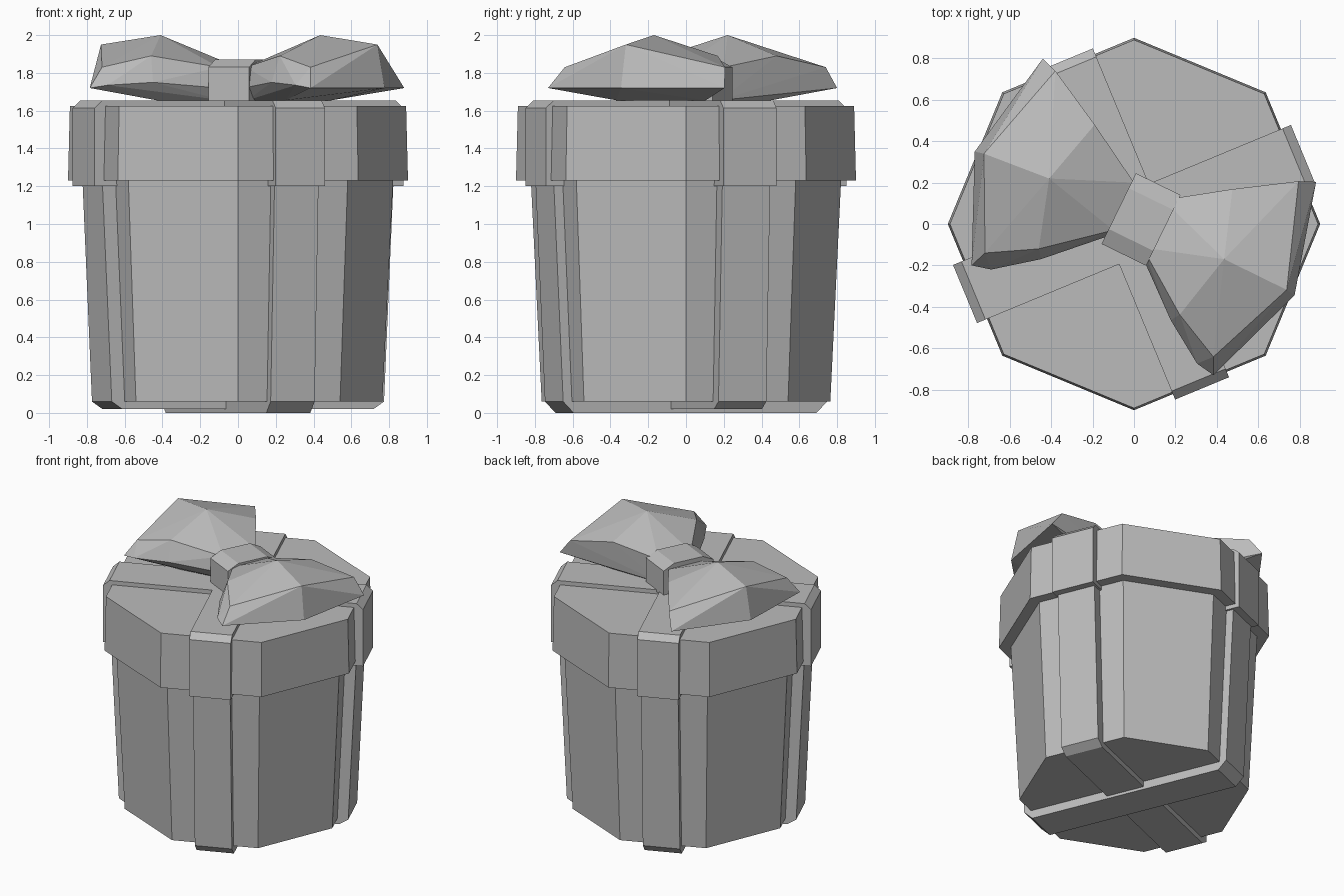
import bpy, bmesh, math
from mathutils import Matrix, Vector

cube = bpy.data.objects.get("Cube")
if cube:
    bpy.data.objects.remove(cube, do_unlink=True)

GREY = (0.5, 0.5, 0.5, 1)
grey = bpy.data.materials.new("plain_grey")
grey.use_nodes = True
grey.diffuse_color = GREY
grey.node_tree.nodes["Principled BSDF"].inputs["Base Color"].default_value = GREY


def finish(name, bm):
    bmesh.ops.recalc_face_normals(bm, faces=bm.faces)
    mesh = bpy.data.meshes.new(name)
    bm.to_mesh(mesh)
    bm.free()
    mesh.materials.append(grey)
    obj = bpy.data.objects.new(name, mesh)
    bpy.context.collection.objects.link(obj)
    return obj


def octagon_drum(name, r_low, r_high, z_low, z_high):
    """Tapered eight-sided drum with corners on the axes."""
    bm = bmesh.new()
    place = Matrix.Translation((0, 0, (z_low + z_high) / 2))
    bmesh.ops.create_cone(bm, cap_ends=True, segments=8, radius1=r_low,
                          radius2=r_high, depth=z_high - z_low, matrix=place)
    return finish(name, bm)


def strap(name, half_profile, half_width, angle, centre=(0, 0, 0)):
    """Mirror a (distance, height) profile and extrude it across its width."""
    profile = half_profile + [(-d, z) for d, z in reversed(half_profile)]
    bm = bmesh.new()
    face = bm.faces.new([bm.verts.new((d, -half_width, z)) for d, z in profile])
    extruded = bmesh.ops.extrude_face_region(bm, geom=[face])["geom"]
    moved = [v for v in extruded if isinstance(v, bmesh.types.BMVert)]
    bmesh.ops.translate(bm, verts=moved, vec=(0, 2 * half_width, 0))
    turn = Matrix.Translation(centre) @ Matrix.Rotation(math.radians(angle), 4, "Z")
    bmesh.ops.transform(bm, matrix=turn, verts=bm.verts)
    return finish(name, bm)


# Box and lid
octagon_drum("box_body", 0.764, 0.822, 0.06, 1.25)
octagon_drum("box_lid", 0.9, 0.89, 1.23, 1.625)

# Ribbons cross over the flat sides; the second one sits slightly closer
for label, angle, inset, foot, width in (("main", 22.5, 0, 0.02, 0.152),
                                         ("cross", -67.5, 0.024, 0, 0.141)):
    strap("box_ribbon_" + label,
          [(0.72 - inset, foot), (0.78 - inset, 0.06), (0.834 - inset, 1.22)],
          width - 0.015, angle)
    strap("lid_ribbon_" + label,
          [(0.884 - inset, 1.2), (0.884 - inset, 1.615), (0.84 - inset, 1.655)],
          width, angle)

# Bow knot
strap("bow_knot", [(0.19, 1.64), (0.19, 1.83), (0.11, 1.87)],
      0.12, 64, (0.034, 0.022, 0))

# Bow loops: faceted shells, the second reflected across the knot
LOOP = [
    (-0.41, 0.22, 2.0), (-0.725, 0.34, 1.95),                          # crown
    (-0.72, -0.14, 1.83), (-0.46, -0.12, 1.89), (-0.1, -0.03, 1.83),   # front rim
    (-0.38, 0.74, 1.83), (-0.19, 0.48, 1.89), (0.0, 0.2, 1.83),        # back rim
    (-0.785, -0.2, 1.72), (-0.77, 0.35, 1.72), (-0.44, 0.8, 1.72),     # outer edge
    (-0.69, -0.22, 1.735), (-0.45, -0.17, 1.75), (-0.1, -0.05, 1.72),  # front lip
    (-0.43, -0.05, 1.655), (-0.25, 0.45, 1.655),                       # underside
    (-0.08, 0.0, 1.655), (0.0, 0.18, 1.655),
]
c, s = math.cos(math.radians(133)), math.sin(math.radians(133))
reflect = Matrix(((c, s, 0, -0.005), (s, -c, 0, -0.02), (0, 0, 1, 0), (0, 0, 0, 1)))
for name, place in (("bow_loop_right", Matrix.Identity(4)), ("bow_loop_left", reflect)):
    bm = bmesh.new()
    for p in LOOP:
        bm.verts.new(place @ Vector(p))
    hull = bmesh.ops.convex_hull(bm, input=bm.verts)
    loose = [v for v in bm.verts if not v.link_faces]
    bmesh.ops.delete(bm, geom=loose, context="VERTS")
    finish(name, bm)
